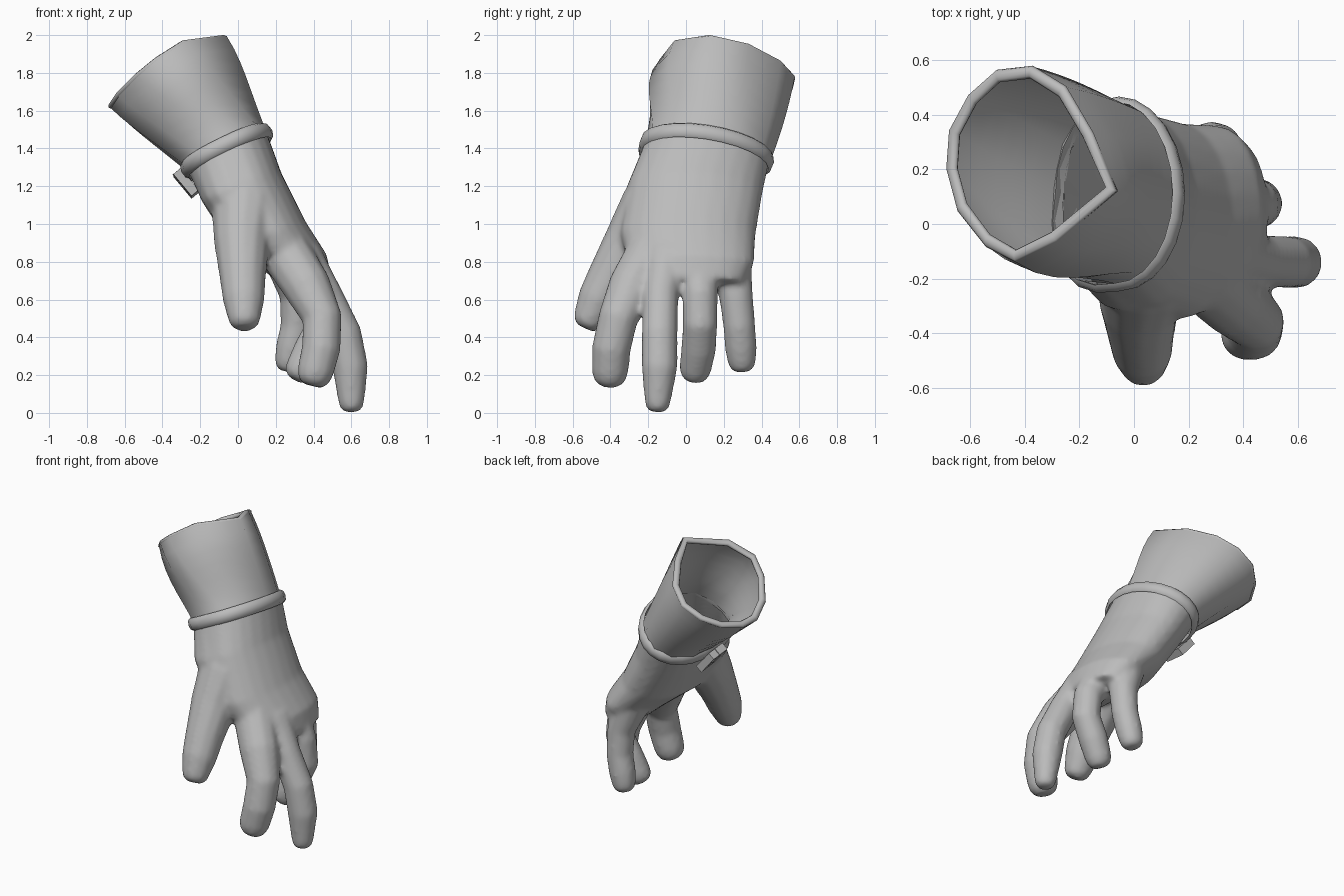
import bpy, bmesh, math
from mathutils import Vector

if "Cube" in bpy.data.objects:
    bpy.data.objects.remove(bpy.data.objects["Cube"])

leather = bpy.data.materials.new("grey_leather")
leather.diffuse_color = (0.5, 0.5, 0.5, 1)
leather.use_nodes = True
leather.node_tree.nodes["Principled BSDF"].inputs["Base Color"].default_value = leather.diffuse_color


def make(name, bm, angle=40):
    bmesh.ops.recalc_face_normals(bm, faces=bm.faces)
    me = bpy.data.meshes.new(name)
    bm.to_mesh(me)
    bm.free()
    ob = bpy.data.objects.new(name, me)
    bpy.context.collection.objects.link(ob)
    me.materials.append(leather)
    shade(ob, angle)
    return ob


def shade(ob, angle):
    bpy.ops.object.select_all(action='DESELECT')
    ob.select_set(True)
    bpy.context.view_layer.objects.active = ob
    bpy.ops.object.shade_smooth_by_angle(angle=math.radians(angle))


def loft(bm, rings, caps=True, closed=False):
    """Skin a list of point rings."""
    vs = [[bm.verts.new(p) for p in r] for r in rings]
    n = len(vs[0])
    pairs = list(zip(vs, vs[1:])) + ([(vs[-1], vs[0])] if closed else [])
    for a, b in pairs:
        for i in range(n):
            bm.faces.new((a[i], a[(i + 1) % n], b[(i + 1) % n], b[i]))
    if caps:
        bm.faces.new(vs[0])
        bm.faces.new(vs[-1])


def section(c, rx, ry, a, b, n=24, corner=0.05):
    """Ellipse on a plane sloping by a along x and b along y, fuller on the thumb corner."""
    out = []
    for i in range(n):
        t = math.tau * i / n
        co, si = math.cos(t), math.sin(t)
        k = corner * abs(math.sin(2 * t)) if co < 0 and si < 0 else 0
        dx, dy = rx * co - k * 0.7, ry * si - k * 0.7
        out.append(Vector((c[0] + dx, c[1] + dy, c[2] + a * dx + b * dy)))
    return out


def finger(bm, path):
    """Round tube through (x, y, z, radius) points with a domed tip."""
    pts = [Vector(p[:3]) for p in path]
    rad = [p[3] + 0.006 for p in path]
    d = (pts[-1] - pts[-2]).normalized()
    r = rad[-1]
    pts += [pts[-1] + d * r * 0.5, pts[-1] + d * r * 0.8]
    rad += [r * 0.87, r * 0.55]
    rings = []
    for i, p in enumerate(pts):
        t = (pts[min(i + 1, len(pts) - 1)] - pts[max(i - 1, 0)]).normalized()
        u = Vector((0, 1, 0))
        u = (u - t * u.dot(t)).normalized()
        v = t.cross(u)
        rings.append([p + (u * math.cos(math.tau * k / 12) + v * math.sin(math.tau * k / 12)) * rad[i]
                      for k in range(12)])
    loft(bm, rings)


# Hand: palm and five fingers fused into one skin
bm = bmesh.new()
loft(bm, [section((-0.09, 0.12, 1.46), 0.21, 0.33, 0.5, -0.15),
          section((-0.05, 0.11, 1.375), 0.205, 0.33, 0.5, -0.15),
          section((0.03, 0.05, 1.19), 0.2, 0.355, 0.4, -0.08, 24, 0.07),
          section((0.16, 0.01, 0.95), 0.2, 0.36, 0.3, 0, 24, 0.03),
          section((0.31, 0.03, 0.79), 0.16, 0.33, 0.3, 0, 24, 0),
          section((0.38, 0.04, 0.68), 0.115, 0.26, 0.3, 0, 24, 0)])
finger(bm, [(0.03, -0.07, 1.28, .16), (0.035, -0.18, 1.08, .17), (0.02, -0.29, 0.9, .143),
            (0.025, -0.40, 0.72, .118), (0.03, -0.465, 0.6, .106), (0.033, -0.505, 0.515, .085)])  # thumb
finger(bm, [(0.25, -0.18, 0.85, .13), (0.365, -0.285, 0.67, .122), (0.447, -0.36, 0.5, .1),
            (0.44, -0.395, 0.34, .098), (0.41, -0.402, 0.22, .092)])         # index
finger(bm, [(0.33, -0.1, 0.82, .115), (0.46, -0.135, 0.62, .09), (0.56, -0.14, 0.42, .09),
            (0.595, -0.14, 0.24, .09), (0.60, -0.15, 0.06, .064)])           # middle
finger(bm, [(0.33, 0.06, 0.82, .115), (0.44, 0.075, 0.62, .088), (0.455, 0.075, 0.47, .086),
            (0.39, 0.067, 0.34, .088), (0.335, 0.05, 0.235, .08)])           # ring finger
finger(bm, [(0.25, 0.22, 0.84, .12), (0.31, 0.265, 0.62, .085), (0.31, 0.282, 0.46, .08),
            (0.285, 0.29, 0.35, .08), (0.27, 0.295, 0.28, .072)])            # little finger
hand = make("hand", bm)
m = hand.modifiers.new("fuse", 'REMESH')
m.mode, m.voxel_size = 'VOXEL', 0.015
m = hand.modifiers.new("soften", 'SMOOTH')
m.factor, m.iterations = 0.5, 10
for name in ("fuse", "soften"):
    bpy.ops.object.modifier_apply(modifier=name)
# open the wrist into the cuff
bm = bmesh.new()
bm.from_mesh(hand.data)
top = [f for f in bm.faces if (lambda c: c.z > 1.38 + 0.5 * (c.x + 0.05) - 0.15 * (c.y - 0.1))(f.calc_center_median())]
bmesh.ops.delete(bm, geom=top, context='FACES')
bm.to_mesh(hand.data)
bm.free()
shade(hand, 80)

# Cuff: flared sleeve from the wrist to an uneven twelve-sided rim
rim = [Vector(p) for p in [
    (-0.06, 0.12, 1.995), (-0.15, 0.33, 1.945), (-0.25, 0.50, 1.855), (-0.37, 0.575, 1.775),
    (-0.50, 0.56, 1.71), (-0.60, 0.47, 1.65), (-0.67, 0.34, 1.62), (-0.68, 0.20, 1.62),
    (-0.64, 0.05, 1.68), (-0.54, -0.08, 1.78), (-0.43, -0.14, 1.87), (-0.28, -0.065, 1.965)]]
base = Vector((-0.05, 0.11, 1.37))
wrist = section(base, 0.207, 0.332, 0.5, -0.15, 12)
centre = sum(rim, Vector()) / 12
rings = []
for k in range(8):
    t = k / 7
    mid = centre.lerp(base, t)
    s = t * (1 - t) ** 2
    ring = []
    for a, b in zip(rim, wrist):
        q = a.lerp(b, t) - mid
        fy = 1 + 0.85 * s if q.y < 0 else 1 + 0.14 * t * (1 - t)
        ring.append(mid + Vector((q.x * (1 + 0.25 * s), q.y * fy, q.z * (1 + 0.25 * s))))
    rings.append(ring)
bm = bmesh.new()
loft(bm, rings, caps=False)
make("cuff", bm, 180)


def band(name, loop, c, up, rad, half, inner=-1.0):
    """Closed rounded band following a loop of points; inner limits its depth inwards."""
    bm = bmesh.new()
    rings = []
    for p in loop:
        out = (p - c).normalized()
        rings.append([p + out * rad * max(math.cos(math.tau * k / 8), inner) + up * half * math.sin(math.tau * k / 8)
                      for k in range(8)])
    loft(bm, rings, caps=False, closed=True)
    return make(name, bm, 80)


# Rolled hem on the rim, and wrist strap
axis = Vector((-0.55, 0.18, 0.8)).normalized()
band("cuff_hem", [p.lerp(centre, 0.06) for p in rim], centre, axis, 0.024, 0.018)
c = Vector((-0.055, 0.11, 1.38))
band("wrist_strap", section(c, 0.214, 0.332, 0.5, -0.15), c, Vector((-0.43, 0.13, 0.89)), 0.024, 0.042, -0.1)

# Buckle: rectangular frame with a tongue, under the strap on the palm side
bm = bmesh.new()
d, w = Vector((0.64, 0, -0.77)), Vector((0, 1, -0.1))
n = Vector((-0.77, 0, -0.64))
o = Vector((-0.275, 0.11, 1.215))
for u, v, lu, lw in [(-.06, 0, .03, .15), (.06, 0, .03, .15), (0, -.06, .12, .03), (0, .06, .12, .03), (-.01, 0, .14, .025)]:
    for q in bmesh.ops.create_cube(bm, size=1)["verts"]:
        x, y, z = q.co
        q.co = o + d * (u + x * lu) + w * (v + y * lw) + n * z * 0.05
make("strap_buckle", bm, 30)
